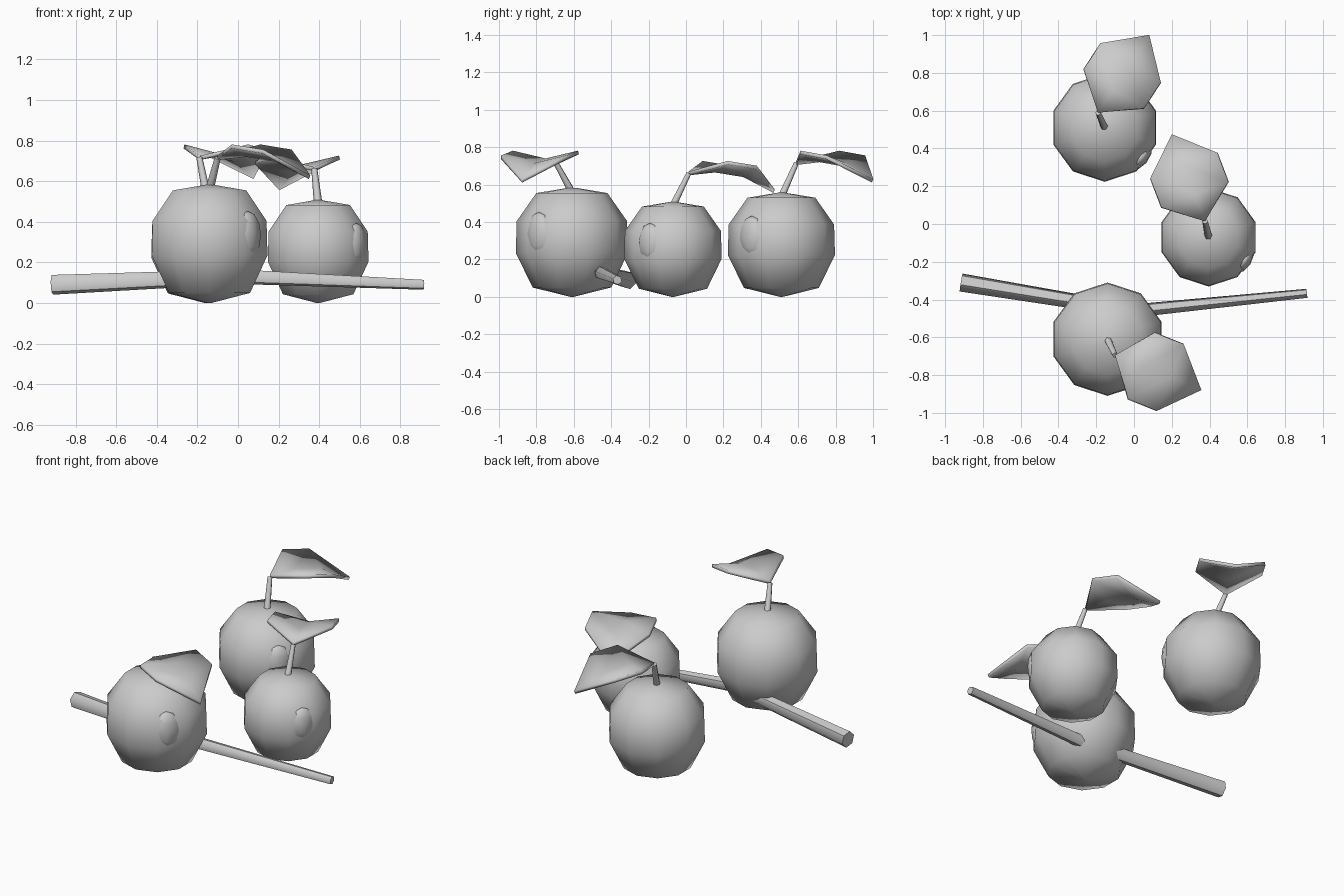
import bpy, bmesh
from math import pi, cos, sin, radians, atan2
from mathutils import Vector, Matrix

cube = bpy.data.objects.get("Cube")
if cube:
    bpy.data.objects.remove(cube)

COLOR = (0.6, 0.6, 0.6, 1)
grey = bpy.data.materials.new("plain grey")
grey.use_nodes = True
grey.diffuse_color = COLOR
grey.node_tree.nodes["Principled BSDF"].inputs["Base Color"].default_value = COLOR


def finish(name, bm, angle=60):
    """Turn a bmesh into a smooth shaded object."""
    bmesh.ops.recalc_face_normals(bm, faces=bm.faces)
    mesh = bpy.data.meshes.new(name)
    bm.to_mesh(mesh)
    bm.free()
    mesh.materials.append(grey)
    obj = bpy.data.objects.new(name, mesh)
    bpy.context.collection.objects.link(obj)
    bpy.ops.object.select_all(action='DESELECT')
    obj.select_set(True)
    bpy.context.view_layer.objects.active = obj
    bpy.ops.object.shade_smooth_by_angle(angle=radians(angle))
    return obj


def loft(bm, rings):
    """Skin equal-length rings of points and cap both ends."""
    loops = [[bm.verts.new(p) for p in ring] for ring in rings]
    n = len(loops[0])
    for a, b in zip(loops, loops[1:]):
        for i in range(n):
            j = (i + 1) % n
            bm.faces.new((a[i], a[j], b[j], b[i]))
    bm.faces.new(loops[0])
    bm.faces.new(loops[-1])


def tube(name, path, sides=6):
    """Tapered rod through (point, radius) pairs."""
    bm = bmesh.new()
    pts = [Vector(p) for p, r in path]
    rings = []
    for k, (p, r) in enumerate(path):
        d = pts[min(k + 1, len(pts) - 1)] - pts[max(k - 1, 0)]
        side = d.cross(Vector((0, 0.3, 1)) if abs(d.x) > abs(d.z) else Vector((0, 1, 0))).normalized()
        up = side.cross(d).normalized()
        rings.append([pts[k] + r * (side * cos(2 * pi * i / sides) + up * sin(2 * pi * i / sides))
                      for i in range(sides)])
    loft(bm, rings)
    return finish(name, bm)


# Fruit outline as (radius, height)
PROFILE = [(0.008, 0), (0.21, 0.05), (0.30, 0.235), (0.295, 0.405), (0.19, 0.555), (0.02, 0.583)]


def fruit(name, center, scale):
    bm = bmesh.new()
    loft(bm, [[Vector((r * cos(pi / 2 + i * pi / 5), r * sin(pi / 2 + i * pi / 5), z))
               for i in range(10)] for r, z in PROFILE])
    bm.transform(Matrix.Translation((*center, 0)) @ Matrix.Scale(scale, 4))
    finish(name, bm, 70)


def bump(name, center, scale, degrees):
    """Flattened swelling on the side of a fruit."""
    bm = bmesh.new()
    bmesh.ops.create_uvsphere(bm, u_segments=8, v_segments=6, radius=1)
    bm.transform(Matrix.Translation((*center, 0)) @ Matrix.Scale(scale, 4)
                 @ Matrix.Rotation(radians(degrees), 4, 'Z')
                 @ Matrix.Translation((0.258, 0, 0.335))
                 @ Matrix.Diagonal((0.045, 0.085, 0.118, 1)))
    finish(name, bm)


def leaf(name, base, tip):
    """Hexagonal leaf, folded up along its midrib and drooping to the tip."""
    bm = bmesh.new()
    heading = atan2(tip[1] - base[1], tip[0] - base[0])
    start = bm.verts.new((0, 0, 0))
    end = bm.verts.new((0.488, 0, -0.095))
    row_a = [bm.verts.new((0.15, y, 0.015 + abs(y) * 0.22)) for y in (-0.19, 0, 0.19)]
    row_b = [bm.verts.new((0.315, y, -0.01 + abs(y) * 0.22)) for y in (-0.19, 0, 0.19)]
    for i in range(2):
        bm.faces.new((start, row_a[i], row_a[i + 1]))
        bm.faces.new((row_a[i], row_b[i], row_b[i + 1], row_a[i + 1]))
        bm.faces.new((row_b[i], end, row_b[i + 1]))
    bm.transform(Matrix.Translation(base) @ Matrix.Rotation(heading, 4, 'Z'))
    obj = finish(name, bm)
    thick = obj.modifiers.new("thickness", 'SOLIDIFY')
    thick.thickness = 0.02
    thick.offset = 0


# position: fruit centre, scale, bump angle, stem top, leaf tip
FRUITS = {
    "front": ((-0.14, -0.61), 1.0, -43, (-0.10, -0.695, 0.715), (0.354, -0.878)),
    "middle": ((0.395, -0.07), 0.87, -33, (0.376, 0.015, 0.66), (0.20, 0.476)),
    "back": ((-0.155, 0.51), 0.955, -40, (-0.19, 0.59, 0.715), (0.08, 1.0)),
}
for place, (center, scale, angle, top, tip) in FRUITS.items():
    fruit(place + "_fruit", center, scale)
    bump(place + "_fruit_bump", center, scale, angle)
    root = (*center, 0.56 * scale)
    tube(place + "_stem", [(root, 0.021), (top, 0.015)])
    leaf(place + "_leaf", top, tip)

# Bent tapering stick
tube("stick", [((-0.915, -0.31, 0.09), 0.05),
               ((0, -0.46, 0.13), 0.037),
               ((0.915, -0.367, 0.09), 0.025)])
